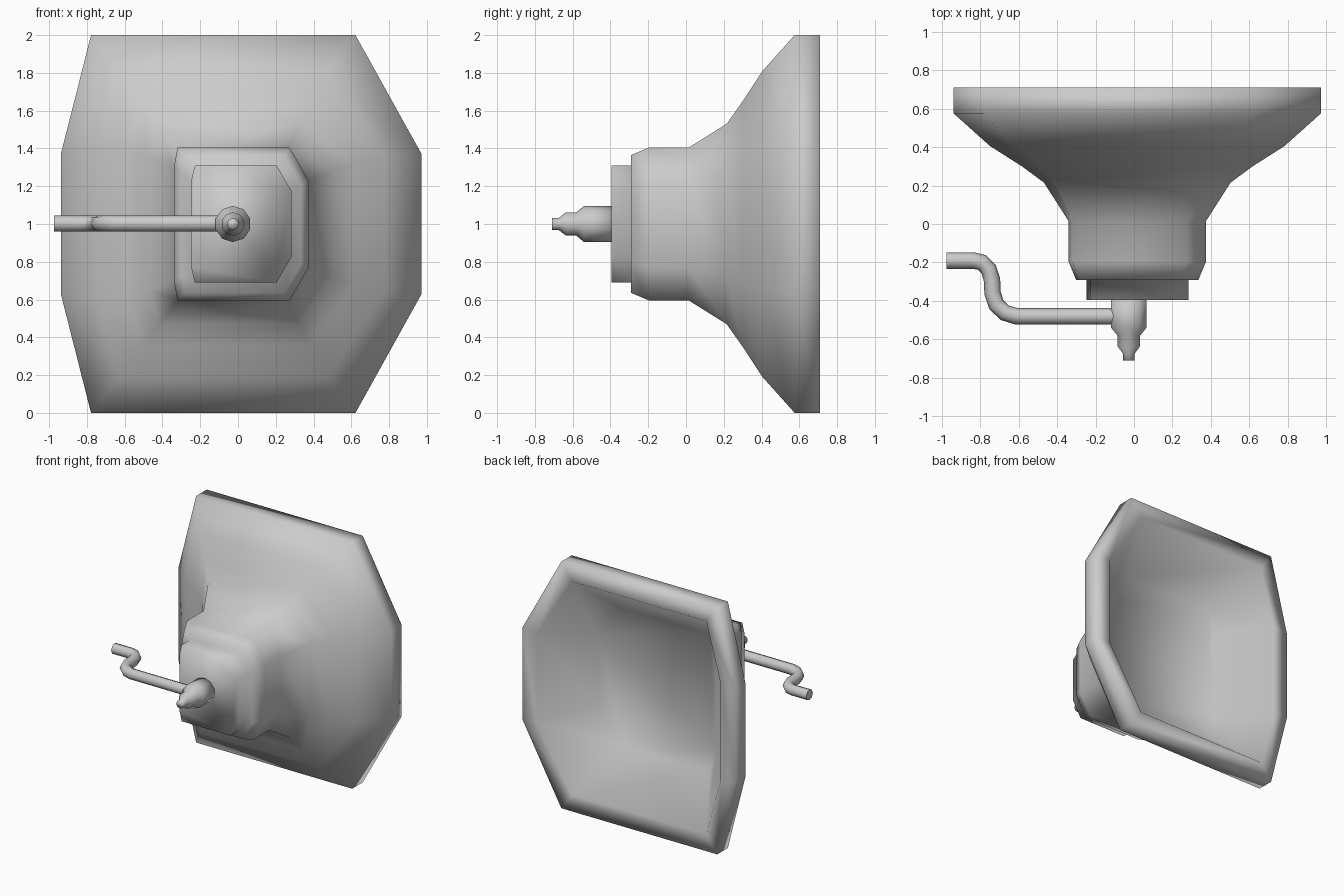
import bpy, bmesh, math
from mathutils import Vector

if "Cube" in bpy.data.objects:
    bpy.data.objects.remove(bpy.data.objects["Cube"])


def finish(name, bm):
    bmesh.ops.recalc_face_normals(bm, faces=bm.faces)
    for f in bm.faces:
        f.smooth = True
    me = bpy.data.meshes.new(name)
    bm.to_mesh(me)
    bm.free()
    ob = bpy.data.objects.new(name, me)
    bpy.context.collection.objects.link(ob)
    return ob


def loft(name, rings):
    bm = bmesh.new()
    loops = [[bm.verts.new(p) for p in r] for r in rings]
    for a, b in zip(loops, loops[1:]):
        n = len(a)
        for i in range(n):
            bm.faces.new((a[i], a[(i + 1) % n], b[(i + 1) % n], b[i]))
    bm.faces.new(loops[0])
    bm.faces.new(loops[-1])
    return finish(name, bm)


def horn_ring(y, w, h):
    """Lopsided octagon whose corner cuts grow toward the mouth."""
    t = min(max((h - 0.405) / 0.595, 0), 1)
    mix = lambda a, b: a + (b - a) * t
    xl, xr = 0.017 - w, 0.017 + w
    il, ir = mix(0.02, 0.16), mix(0.25 * h, 0.35)
    zl, zr = h * mix(0.74, 0.37), h * mix(0.57, 0.37)
    top = [(xl, zl), (xl + il, h), (xr - ir, h), (xr, zr)]
    pts = top + [(x, -z) for x, z in reversed(top)]
    return [Vector((x, y, 1 + z)) for x, z in pts]


# Horn: front cap, throat, flare, lip, then the sloping bowl and its floor
profile = [(-0.395, 0.265, 0.31), (-0.29, 0.265, 0.31),
           (-0.29, 0.318, 0.365), (-0.195, 0.357, 0.405),
           (0.015, 0.357, 0.405), (0.215, 0.485, 0.53),
           (0.30, 0.60, 0.65), (0.405, 0.765, 0.81),
           (0.575, 0.955, 1.0), (0.71, 0.955, 1.0),
           (0.71, 0.825, 0.865), (0.34, 0.525, 0.56)]
loft("horn", [horn_ring(*p) for p in profile])

# Stepped spindle on the front
spindle = [(-0.38, 0.096), (-0.54, 0.096), (-0.58, 0.062),
           (-0.635, 0.062), (-0.675, 0.031), (-0.71, 0.031)]
loft("spindle", [[Vector((-0.027 + r * math.sin(k * math.pi / 5), y,
                          1 + r * math.cos(k * math.pi / 5)))
                  for k in range(10)] for y, r in spindle])

# Bent crank handle
path = [(-0.03, -0.48), (-0.61, -0.48), (-0.67, -0.462), (-0.715, -0.42),
        (-0.735, -0.36), (-0.738, -0.29), (-0.755, -0.235),
        (-0.79, -0.2), (-0.835, -0.19), (-0.975, -0.19)]
cu = bpy.data.curves.new("crank_handle", 'CURVE')
cu.dimensions = '3D'
cu.bevel_depth = 0.043
cu.bevel_resolution = 2
cu.use_fill_caps = True
sp = cu.splines.new('POLY')
sp.points.add(len(path) - 1)
for p, (x, y) in zip(sp.points, path):
    p.co = (x, y, 1.003, 1)
sp.use_smooth = True
crank = bpy.data.objects.new("crank_handle", cu)
bpy.context.collection.objects.link(crank)
